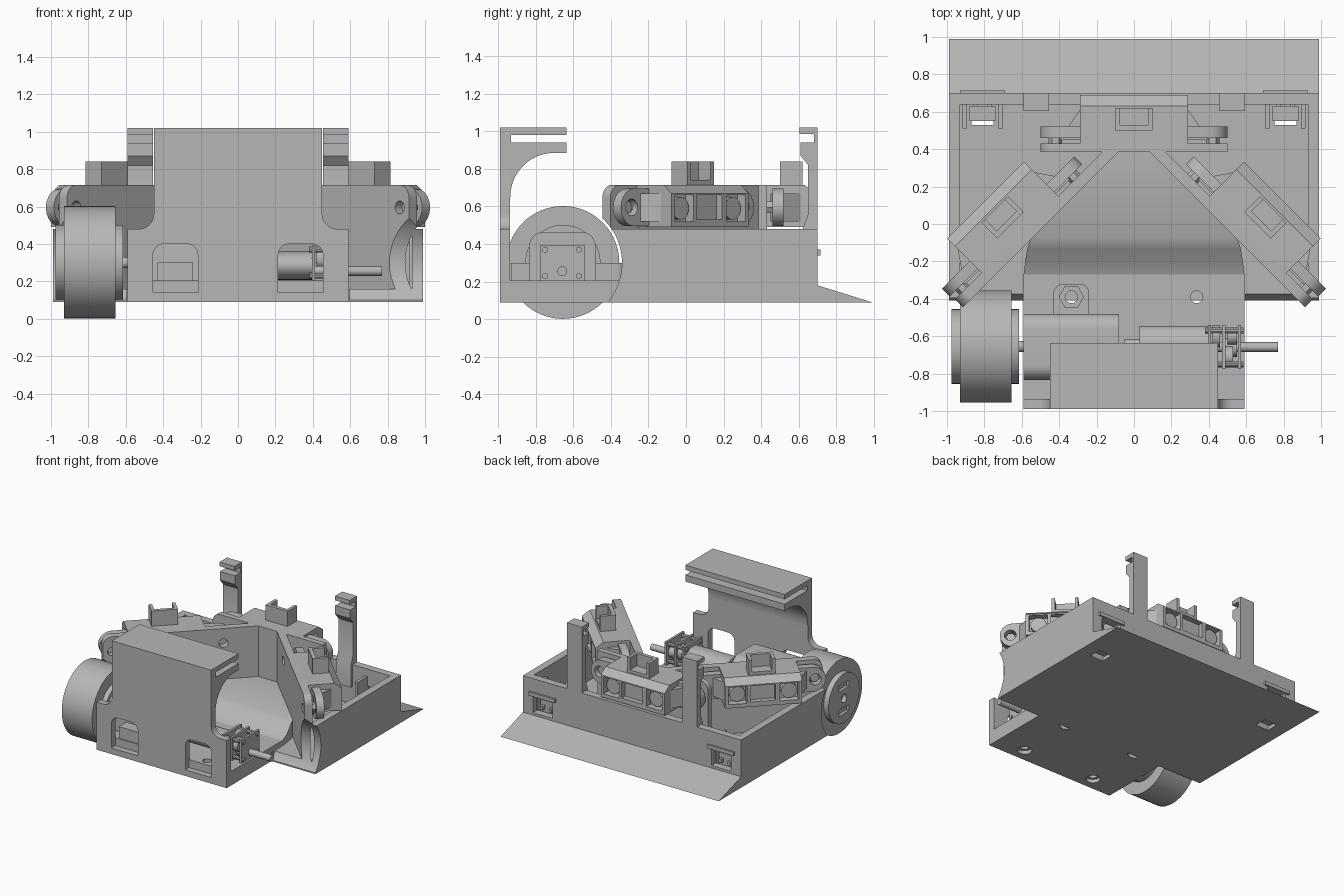
import bpy, bmesh
from math import sin, cos, pi, radians
from mathutils import Matrix, Vector

if "Cube" in bpy.data.objects:
    bpy.data.objects.remove(bpy.data.objects["Cube"])

GREY = (0.47, 0.47, 0.47, 1)
mat = bpy.data.materials.new("plain grey")
mat.use_nodes = True
mat.diffuse_color = GREY
mat.node_tree.nodes["Principled BSDF"].inputs["Base Color"].default_value = GREY

frame = Matrix()          # placement of the parts being built


def finish(name, bm):
    bmesh.ops.recalc_face_normals(bm, faces=bm.faces)
    me = bpy.data.meshes.new(name)
    bm.to_mesh(me)
    bm.free()
    me.transform(frame)
    me.materials.append(mat)
    ob = bpy.data.objects.new(name, me)
    bpy.context.collection.objects.link(ob)
    return ob


def prism(name, pts, lo, hi, axis):
    """Extrude a 2D outline along an axis; outline uses the other two axes in order."""
    bm = bmesh.new()
    i = "xyz".index(axis)

    def at(p, d):
        c = list(p)
        c.insert(i, d)
        return bm.verts.new(c)
    a = [at(p, lo) for p in pts]
    b = [at(p, hi) for p in pts]
    bm.faces.new(a)
    bm.faces.new(b)
    for k in range(len(pts)):
        j = (k + 1) % len(pts)
        bm.faces.new((a[k], a[j], b[j], b[k]))
    return finish(name, bm)


def box(name, x0, x1, y0, y1, z0, z1):
    return prism(name, [(x0, y0), (x1, y0), (x1, y1), (x0, y1)], z0, z1, "z")


def arc(cx, cy, r, a0, a1, n=10, flat=1):
    return [(cx + r * cos(radians(a0 + (a1 - a0) * k / n)),
             cy + flat * r * sin(radians(a0 + (a1 - a0) * k / n))) for k in range(n + 1)]


def cyl(name, c, r, lo, hi, axis, n=32, flat=1):
    return prism(name, arc(*c, r, 0, 360, n, flat)[:-1], lo, hi, axis)


def arch(x0, x1, z0, z1, r):
    """Rectangle outline with rounded upper corners."""
    return [(x0, z0), (x1, z0)] + arc(x1 - r, z1 - r, r, 0, 90) + arc(x0 + r, z1 - r, r, 90, 180)


def cut(ob, *cutters):
    """Subtract the cutters from the object, then drop them."""
    for c in cutters:
        m = ob.modifiers.new("cut", "BOOLEAN")
        m.operation, m.solver, m.object = "DIFFERENCE", "EXACT", c
        c.hide_render = True
    bpy.context.view_layer.update()
    me = bpy.data.meshes.new_from_object(ob.evaluated_get(bpy.context.evaluated_depsgraph_get()))
    ob.modifiers.clear()
    ob.data = me
    for c in cutters:
        bpy.data.objects.remove(c)
    return ob


def wheel_well():
    return cyl("well_cutter", (-0.66, 0.30), 0.32, -1.2, -0.595, "x", 48), \
        cyl("well_cutter", (-0.66, 0.30), 0.32, 0.595, 1.2, "x", 48)


# Rear tray with open front, wheel clearance and floor sensor openings
tray = box("tray", -0.99, 0.99, -0.41, 0.70, 0.09, 0.48)
cut(tray, box("cavity", -0.93, 0.93, -0.6, 0.64, 0.16, 0.6))
cut(tray, *wheel_well(),
    *[prism("port", arch(s * 0.81 - 0.09, s * 0.81 + 0.09, 0.20, 0.34, 0.02), 0.6, 0.8, "y") for s in (-1, 1)],
    *[box("floor_port", s * 0.81 - 0.06, s * 0.81 + 0.06, 0.53, 0.63, 0, 0.3) for s in (-1, 1)])
prism("rear_blade", [(0.70, 0.09), (0.99, 0.09), (0.70, 0.18)], -0.99, 0.99, "x")

# Front deck with screw holes
deck = box("front_deck", -0.59, 0.59, -0.94, -0.27, 0.09, 0.205)
cut(deck, *[cyl("screw_hole", (s * 0.335, y), 0.033, 0, 0.4, "z", 20) for s in (-1, 1) for y in (-0.39, -0.88)])
cut(deck, *[cyl("counterbore", (s * 0.335, y), 0.055, 0, 0.12, "z", 20) for s in (-1, 1) for y in (-0.39, -0.88)])

# Raised floor between the angled walls
bm = bmesh.new()
top = [(-0.59, -0.27, 0.20), (0.59, -0.27, 0.20), (0.58, -0.19, 0.23), (0.57, -0.13, 0.28), (0.55, -0.07, 0.30),
       (0.10, 0.40, 0.30), (-0.10, 0.40, 0.30), (-0.55, -0.07, 0.30), (-0.57, -0.13, 0.28), (-0.58, -0.19, 0.23)]
tv = [bm.verts.new(p) for p in top]
bv = [bm.verts.new((p[0], p[1], 0.1)) for p in top]
for k in range(len(top)):
    j = (k + 1) % len(top)
    bm.faces.new((tv[k], tv[j], bv[j], bv[k]))
for q in ((0, 1, 2, 9), (9, 2, 3, 8), (8, 3, 4, 7), (7, 4, 5, 6)):
    bm.faces.new([tv[k] for k in q])
bm.faces.new(bv)
finish("raised_floor", bm)

# Front wall with shoulders and two windows
half = [(0.59, 0.09), (0.59, 0.48)] + arc(0.53, 0.56, 0.08, 270, 180) + [(0.45, 1.02)]
wall = prism("front_wall", half + [(-x, z) for x, z in reversed(half)], -0.99, -0.935, "y")
cut(wall, *[prism("window", arch(s * 0.335 - 0.12, s * 0.335 + 0.12, 0.14, 0.40, 0.06), -1.1, -0.9, "y")
            for s in (-1, 1)])

# Slotted canopy on top of the front wall
prism("canopy", [(-0.985, 0.6), (-0.985, 1.02), (-0.635, 1.02), (-0.635, 0.98), (-0.93, 0.98), (-0.93, 0.94),
                 (-0.635, 0.94), (-0.635, 0.885)] + arc(-0.70, 0.65, 0.235, 90, 180, 14) + [(-0.935, 0.6)],
      -0.45, 0.45, "x")

# Rear hook posts and small floor sensors behind the rear wall
for s, side in ((-1, "right"), (1, "left")):
    a, b = sorted((s * 0.455, s * 0.59))
    prism(side + "_hook_post", [(0.70, 0.3), (0.70, 1.02), (0.605, 1.02), (0.605, 0.985), (0.68, 0.985), (0.68, 0.94),
                                (0.61, 0.94), (0.61, 0.87), (0.65, 0.82), (0.65, 0.56), (0.62, 0.48), (0.62, 0.3)],
          a, b, "x")
    c = s * 0.81
    box(side + "_floor_sensor", c - 0.07, c + 0.07, 0.55, 0.63, 0.12, 0.29)
    for d in (-1, 1):
        box(side + "_floor_sensor_pin", c + d * 0.04 - 0.012, c + d * 0.04 + 0.012, 0.60, 0.66, 0.22, 0.25)
        box(side + "_sensor_rail", c + d * 0.095 - 0.012, c + d * 0.095 + 0.012, 0.51, 0.65, 0.15, 0.42)
    box(side + "_port_lip", c - 0.12, c + 0.12, 0.69, 0.715, 0.34, 0.37)


# Distance sensor with lenses, connector and ears; outward is local +y
def distance_sensor(tag):
    tab = arc(-0.40, 0.595, 0.10, 90, 270) + arc(0.40, 0.595, 0.10, -90, 90)
    ears = prism(tag + "_sensor_ears", tab, 0.03, 0.09, "y")
    cut(ears, *[cyl("ear_hole", (s * 0.42, 0.595), 0.045, -0.1, 0.3, "y", 20) for s in (-1, 1)])
    for s in (-1, 1):
        cyl(tag + "_sensor_screw", (s * 0.42, 0.595), 0.036, -0.01, 0.06, "y", 6)
    prism(tag + "_sensor_back", [(-0.40, 0.02), (0.40, 0.02), (0.29, 0.18), (-0.29, 0.18)], 0.52, 0.67, "z")
    body = prism(tag + "_sensor_body", [(0, 0.49), (0.26, 0.49), (0.26, 0.67), (0.20, 0.715), (0, 0.715)],
                 -0.29, 0.29, "x")
    cut(body, box("middle_recess", -0.09, 0.10, 0.22, 0.4, 0.53, 0.66),
        *[box("lens_recess", s * 0.195 - 0.07, s * 0.195 + 0.07, 0.20, 0.4, 0.52, 0.66) for s in (-1, 1)])
    for s in (-1, 1):
        cyl(tag + "_sensor_lens", (s * 0.195, 0.59), 0.06, 0.19, 0.235, "y", 24)
    plug = box(tag + "_connector", -0.10, 0.10, 0.07, 0.19, 0.70, 0.84)
    cut(plug, box("plug_recess", -0.075, 0.075, 0.10, 0.3, 0.74, 0.9))


# Three upright sensor walls: two diagonal and one at the rear
for tag, origin, turn in (("right", (-0.61, -0.056, 0), 45), ("left", (0.61, -0.056, 0), -45), ("rear", (0, 0.43, 0), 0)):
    frame = Matrix.Translation(Vector(origin)) @ Matrix.Rotation(radians(turn), 4, "Z")
    s = -1 if turn < 0 else 1
    lo, hi, thick = (-0.50, 0.50, 0.045) if turn == 0 else (-0.49, 0.69, 0.06)
    outline = [(hi, 0.12), (hi, 0.715)] + arc(lo + 0.07, 0.645, 0.07, 90, 180) + [(lo, 0.12)]
    plate = prism(tag + "_sensor_wall", [(s * u, z) for u, z in outline], -thick, 0, "y")
    holes = [cyl("wall_hole", (d * 0.42, 0.595), 0.035, -0.2, 0.2, "y", 16) for d in (-1, 1)]
    distance_sensor(tag)
    frame = Matrix()
    cut(plate, *holes)
    if turn:
        cut(plate, *wheel_well())

# Wheel with hub, slots and axle
cyl("tyre", (-0.655, 0.302), 0.30, -0.93, -0.655, "x", 64)
hub = cyl("wheel_hub", (-0.655, 0.302), 0.20, -0.975, -0.615, "x", 48)
cut(hub, *[box("hub_slot", -1.1, -0.95, -0.72, -0.59, 0.302 + d - 0.025, 0.302 + d + 0.025) for d in (-0.1, 0.1)],
    cyl("hub_bore", (-0.655, 0.302), 0.035, -1.1, -0.94, "x", 16))
cyl("wheel_axle", (-0.655, 0.30), 0.03, -0.65, -0.55, "x", 16)

# Motor cover with its screw flanges on the wheel side
prism("motor_cover", arch(-0.835, -0.48, 0.19, 0.465, 0.08), -0.59, -0.08, "x")
flange = prism("cover_flange", arch(-0.43, -0.24, -0.50, -0.32, 0.05), 0.19, 0.30, "z")
cut(flange, cyl("nut_pocket", (-0.335, -0.39), 0.065, 0.25, 0.4, "z", 6),
    cyl("flange_hole", (-0.335, -0.39), 0.033, 0, 0.4, "z", 20))
box("cover_front_flange", -0.43, -0.24, -0.93, -0.82, 0.2, 0.30)

# Bare gear motor on the other side
cyl("motor_can", (-0.655, 0.285), 0.11, 0.03, 0.40, "x", 32, 0.7)
cyl("motor_tail", (-0.655, 0.285), 0.04, -0.05, 0.05, "x", 16)
for x in (0.395, 0.47, 0.555):
    box("gear_plate", x, x + 0.018, -0.775, -0.54, 0.205, 0.395)
for y, z, r, x0, x1 in ((-0.66, 0.255, 0.05, 0.48, 0.55), (-0.60, 0.32, 0.06, 0.42, 0.46),
                        (-0.71, 0.32, 0.055, 0.49, 0.53), (-0.60, 0.30, 0.045, 0.50, 0.55)):
    cyl("gear", (y, z), r, x0, x1, "x", 20)
for y, z in ((-0.57, 0.37), (-0.75, 0.37), (-0.57, 0.23), (-0.75, 0.23)):
    cyl("gear_post", (y, z), 0.016, 0.38, 0.585, "x", 10)
cyl("drive_shaft", (-0.658, 0.255), 0.026, 0.40, 0.77, "x", 16)

# Smooth the round parts, keep edges crisp
for ob in bpy.context.collection.objects:
    if ob.type == "MESH":
        bpy.ops.object.select_all(action="DESELECT")
        ob.select_set(True)
        bpy.context.view_layer.objects.active = ob
        bpy.ops.object.shade_smooth_by_angle(angle=radians(30))
